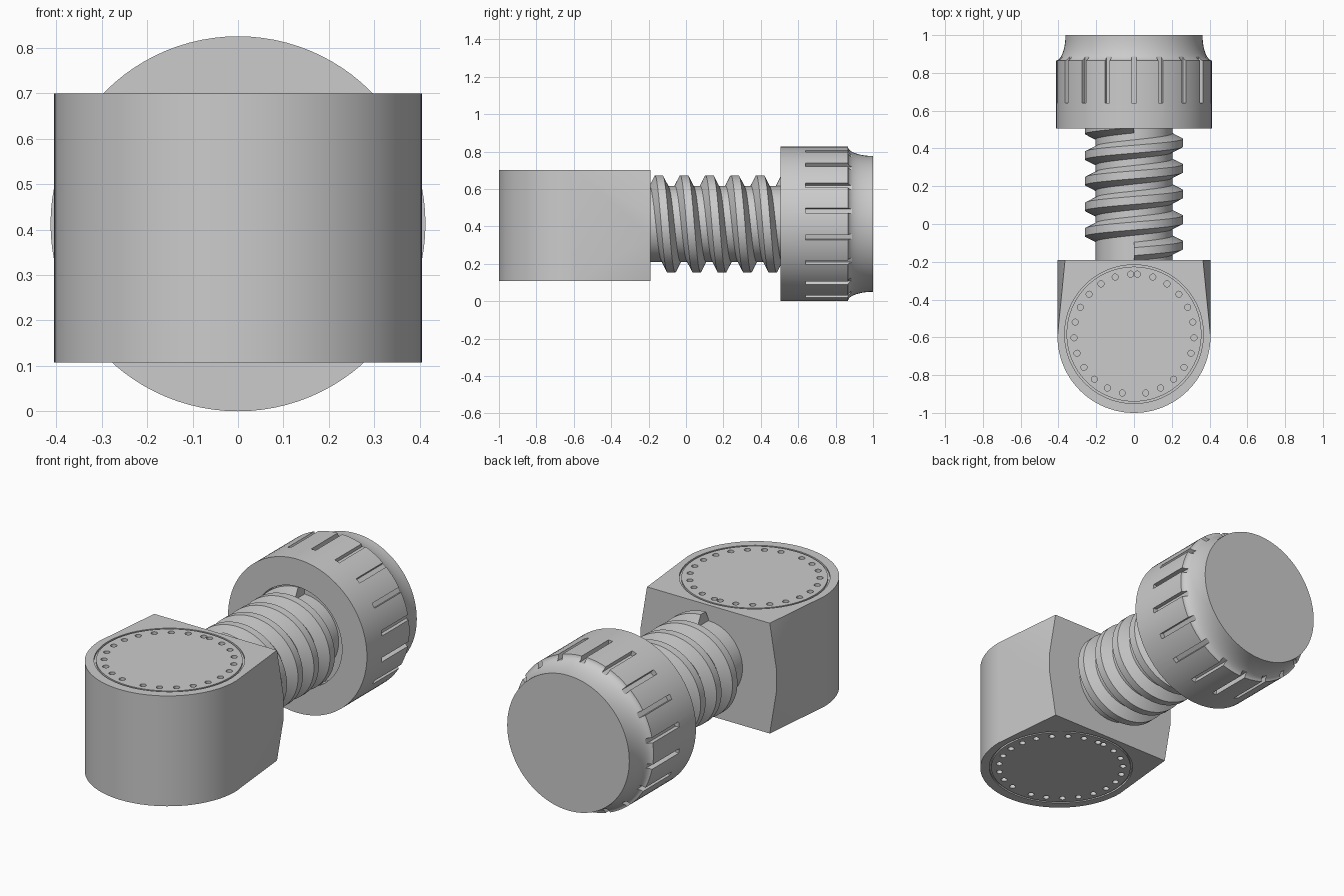
import bpy, bmesh
from math import sin, cos, pi, radians, sqrt
from mathutils import Matrix, Vector

if "Cube" in bpy.data.objects:
    bpy.data.objects.remove(bpy.data.objects["Cube"])

AXIS_Z = 0.413                                   # height of the screw axis
TO_Y = Matrix.Translation((0, 0, AXIS_Z)) @ Matrix.Rotation(-pi / 2, 4, 'X')


def finish(bm, name, smooth=True):
    bmesh.ops.recalc_face_normals(bm, faces=bm.faces[:])
    me = bpy.data.meshes.new(name)
    bm.to_mesh(me)
    bm.free()
    ob = bpy.data.objects.new(name, me)
    bpy.context.collection.objects.link(ob)
    if smooth:
        shade(ob)
    return ob


def activate(ob):
    bpy.ops.object.select_all(action='DESELECT')
    ob.select_set(True)
    bpy.context.view_layer.objects.active = ob


def shade(ob):
    activate(ob)
    bpy.ops.object.shade_smooth_by_angle(angle=radians(28))


def lathe(bm, profile, matrix, steps=96):
    """Revolve a closed (radius, height) profile about local z."""
    tmp = bmesh.new()
    vs = [tmp.verts.new((r, 0, h)) for r, h in profile]
    es = [tmp.edges.new((vs[i], vs[(i + 1) % len(vs)])) for i in range(len(vs))
          if vs[i].co.x + vs[(i + 1) % len(vs)].co.x > 0]
    bmesh.ops.spin(tmp, geom=vs + es, cent=(0, 0, 0), axis=(0, 0, 1),
                   angle=2 * pi, steps=steps, use_duplicate=False)
    bmesh.ops.remove_doubles(tmp, verts=tmp.verts[:], dist=1e-5)
    bmesh.ops.recalc_face_normals(tmp, faces=tmp.faces[:])
    tmp.transform(matrix)
    me = bpy.data.meshes.new("tmp")
    tmp.to_mesh(me)
    tmp.free()
    bm.from_mesh(me)
    bpy.data.meshes.remove(me)


def cut(ob, bm_cutter):
    cutter = finish(bm_cutter, "cutter", False)
    cutter.hide_render = True
    mod = ob.modifiers.new("cut", 'BOOLEAN')
    mod.operation, mod.solver, mod.object = 'DIFFERENCE', 'EXACT', cutter
    activate(ob)
    bpy.ops.object.modifier_apply(modifier=mod.name)
    bpy.data.objects.remove(cutter)
    shade(ob)


# Head block: rounded front, chamfered rear corners
Z0, Z1 = 0.107, 0.70
bm = bmesh.new()
for z in (Z0, Z1):
    for i in range(49):
        a = pi * i / 48
        bm.verts.new((0.405 * cos(a), -0.595 - 0.405 * sin(a), z))
for s in (-1, 1):
    for x, z in ((0.365, Z0), (0.405, 0.345), (0.405, 0.46), (0.365, Z1)):
        bm.verts.new((s * x, -0.19, z))
bmesh.ops.convex_hull(bm, input=bm.verts[:])
bmesh.ops.dissolve_limit(bm, angle_limit=radians(0.5),
                         verts=bm.verts[:], edges=bm.edges[:])
head = finish(bm, "head_block")

# Ring groove and dot holes on both flat faces of the head
bm = bmesh.new()
for z in (Z0, Z1):
    ring = [(0.357, -0.01), (0.367, -0.01), (0.367, 0.01), (0.357, 0.01)]
    lathe(bm, ring, Matrix.Translation((0, -0.583, z)))
    for s in (-1, 1):
        for i in range(12):
            a = s * radians(3.2 + 15.05 * i)
            pos = (0.318 * sin(a), -0.583 + 0.318 * cos(a), z)
            bmesh.ops.create_cone(bm, cap_ends=True, segments=16, radius1=0.016,
                                  radius2=0.016, depth=0.04,
                                  matrix=Matrix.Translation(pos))
cut(head, bm)

# Screw core
bm = bmesh.new()
lathe(bm, [(0, -0.2), (0.203, -0.2), (0.203, 0.6), (0, 0.6)], TO_Y, 64)
finish(bm, "screw_core")

# Screw thread: trapezoid section swept along five turns
bm = bmesh.new()
section = [(0.19, -0.056), (0.26, -0.021), (0.26, 0.021), (0.19, 0.056)]
PITCH, TURNS, SEG = 0.1355, 5, 64
rings = []
for i in range(TURNS * SEG + 1):
    a = 2 * pi * i / SEG
    y = -0.146 + PITCH * i / SEG
    rings.append([bm.verts.new((r * sin(a), y + d, AXIS_Z + r * cos(a)))
                  for r, d in section])
for p, q in zip(rings, rings[1:]):
    for j in range(4):
        k = (j + 1) % 4
        bm.faces.new((p[j], p[k], q[k], q[j]))
bm.faces.new(rings[0])
bm.faces.new(rings[-1])
finish(bm, "screw_thread")

# Knob with a concave rear edge and a socket for the screw
fillet = [(0.413 - 0.05 * sin(t), 1 - 0.134 * cos(t))
          for t in (pi / 2 * i / 10 for i in range(11))]
bm = bmesh.new()
lathe(bm, [(0, 0.565), (0.265, 0.565), (0.265, 0.505), (0.413, 0.505)]
      + fillet + [(0, 1.0)], TO_Y)
knob = finish(bm, "knob")

# Grip slots around the knob
bm = bmesh.new()
for i in range(18):
    m = (Matrix.Translation((0, 0, AXIS_Z)) @ Matrix.Rotation(radians(20 * i), 4, 'Y')
         @ Matrix.Translation((0, 0.795, 0.426))
         @ Matrix.Diagonal((0.027, 0.31, 0.08, 1)))
    bmesh.ops.create_cube(bm, size=1, matrix=m)
cut(knob, bm)
